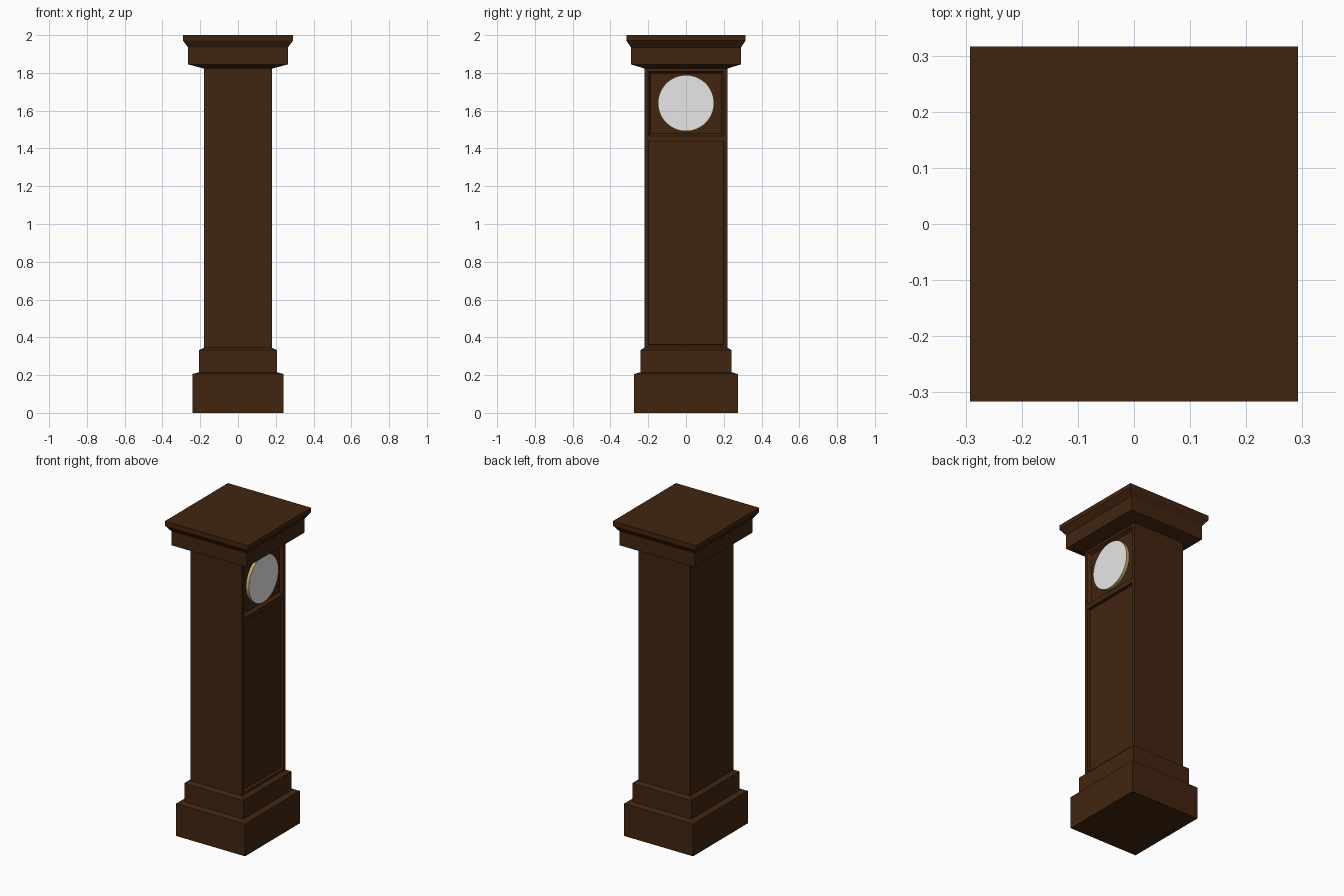
import bpy, bmesh, math
from mathutils import Matrix

if "Cube" in bpy.data.objects:
    bpy.data.objects.remove(bpy.data.objects["Cube"])


def material(name, rgb):
    m = bpy.data.materials.new(name)
    m.diffuse_color = (*rgb, 1)
    m.use_nodes = True
    m.node_tree.nodes["Principled BSDF"].inputs["Base Color"].default_value = m.diffuse_color
    return m


wood = material("dark wood", (0.054, 0.0185, 0.005))
brass = material("brass", (0.6, 0.45, 0.15))
white = material("dial white", (0.8, 0.8, 0.8))


def finish(name, bm, mats):
    me = bpy.data.meshes.new(name)
    bm.to_mesh(me)
    bm.free()
    for m in mats:
        me.materials.append(m)
    ob = bpy.data.objects.new(name, me)
    bpy.context.collection.objects.link(ob)
    return ob


# Case: stacked rectangular rings (half x, half y, z) from plinth to cornice
BX, BY, Z0, Z1 = 0.181, 0.219, 0.345, 1.823
rings = [(0.242, 0.275, 0), (0.242, 0.275, 0.205), (0.207, 0.242, 0.215),
         (0.207, 0.242, 0.332), (BX, BY, Z0), (BX, BY, Z1),
         (0.264, 0.291, 1.845), (0.264, 0.291, 1.934),
         (0.292, 0.316, 1.972), (0.292, 0.316, 2.0)]
bm = bmesh.new()
loops = [[bm.verts.new((sx * x, sy * y, z))
          for sx, sy in ((-1, -1), (1, -1), (1, 1), (-1, 1))] for x, y, z in rings]
bm.faces.new(loops[0][::-1])
bm.faces.new(loops[-1])
for n, (a, b) in enumerate(zip(loops, loops[1:])):
    for i in range(4):
        j = (i + 1) % 4
        if n == 4 and i == 1:
            continue  # panelled side is built below
        bm.faces.new((a[i], a[j], b[j], b[i]))

# Panelled side: grid of stiles and rails with two recessed panels
ys = [-BY, -0.2, 0.2, BY]
zs = [Z0, 0.36, 1.437, 1.467, 1.808, Z1]
grid = [[bm.verts.new((BX, y, z)) for y in ys] for z in zs]
panels = {}
for r in range(5):
    for c in range(3):
        f = bm.faces.new((grid[r][c], grid[r][c + 1], grid[r + 1][c + 1], grid[r + 1][c]))
        if c == 1 and r in (1, 3):
            panels[r] = f
bmesh.ops.remove_doubles(bm, verts=bm.verts[:], dist=1e-5)
bm.normal_update()
for r, width in ((1, 0.001), (3, 0.012)):
    bmesh.ops.inset_individual(bm, faces=[panels[r]], thickness=width,
                               depth=-0.02, use_even_offset=True)
finish("clock_case", bm, [wood])

# Dial: brass drum with a white front face
bm = bmesh.new()
bmesh.ops.create_cone(bm, cap_ends=True, segments=64, radius1=0.149, radius2=0.149,
                      depth=0.02,
                      matrix=Matrix.Translation((BX - 0.011, 0, 1.64))
                      @ Matrix.Rotation(math.pi / 2, 4, 'Y'))
bm.normal_update()
front = [f for f in bm.faces if f.normal.x > 0.9]
bmesh.ops.inset_region(bm, faces=front, thickness=0.004)
for f in bm.faces:
    f.smooth = abs(f.normal.x) < 0.5
    if f.normal.x > 0.9 and len(f.verts) > 4:
        f.material_index = 1
finish("clock_dial", bm, [brass, white])
